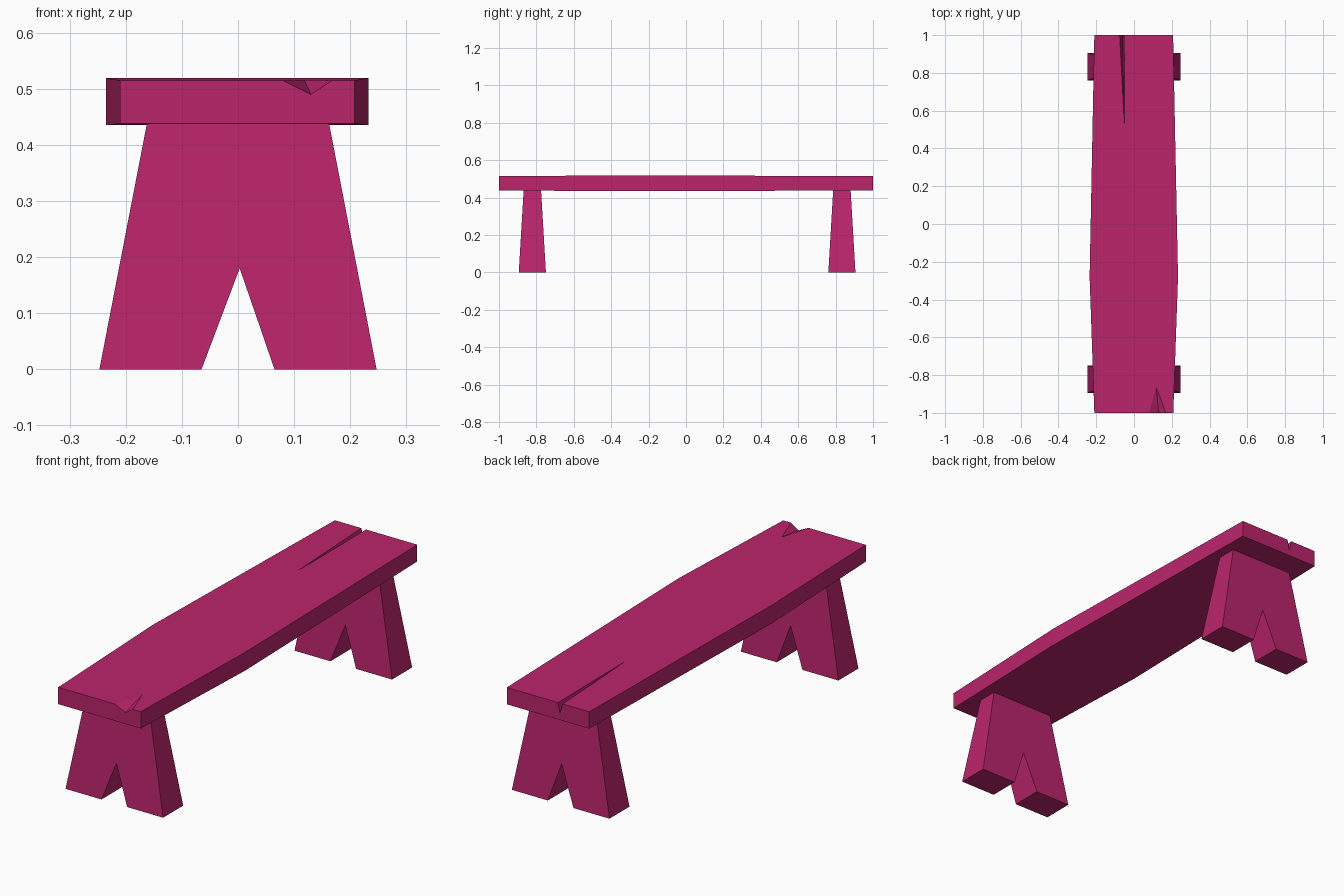
import bpy
from mathutils import Vector

if "Cube" in bpy.data.objects:
    bpy.data.objects.remove(bpy.data.objects["Cube"], do_unlink=True)

# One painted-wood colour
paint = bpy.data.materials.new("raspberry_paint")
paint.use_nodes = True
colour = (0.50, 0.018, 0.148, 1)
paint.diffuse_color = colour
paint.node_tree.nodes["Principled BSDF"].inputs["Base Color"].default_value = colour


def make_object(name, verts, faces):
    mesh = bpy.data.meshes.new(name)
    mesh.from_pydata(verts, [], faces)
    mesh.materials.append(paint)
    obj = bpy.data.objects.new(name, mesh)
    bpy.context.collection.objects.link(obj)
    return obj


def loft(name, rings):
    """Join equal closed rings, capping both ends."""
    n, last = len(rings[0]), len(rings) - 1
    verts = [v for ring in rings for v in ring]
    faces = [list(range(n))[::-1], [last * n + i for i in range(n)]]
    for r in range(last):
        for i in range(n):
            j = (i + 1) % n
            faces.append([r * n + i, r * n + j, (r + 1) * n + j, (r + 1) * n + i])
    obj = make_object(name, verts, faces)
    import_normals(obj.data)
    return obj


def import_normals(mesh):
    bm = bmesh.new()
    bm.from_mesh(mesh)
    bmesh.ops.recalc_face_normals(bm, faces=bm.faces)
    bm.to_mesh(mesh)
    bm.free()


import bmesh


def cut_crack(board, left, right, bottom, tip):
    """Cut a V-shaped split that tapers from the board's end to a tip."""
    left, right, bottom, tip = map(Vector, (left, right, bottom, tip))
    # Grow the wedge past the board while keeping its side planes
    left, right, tip = (bottom + (p - bottom) * 1.4 for p in (left, right, tip))
    left, right, bottom = (tip + (p - tip) * 1.2 for p in (left, right, bottom))
    cutter = make_object("crack_cutter", [left, right, bottom, tip],
                         [(0, 1, 2), (0, 3, 1), (1, 3, 2), (2, 3, 0)])
    import_normals(cutter.data)
    cutter.hide_render = True
    mod = board.modifiers.new("crack", "BOOLEAN")
    mod.operation, mod.solver, mod.object = "DIFFERENCE", "EXACT", cutter
    bpy.context.view_layer.objects.active = board
    bpy.ops.object.modifier_apply(modifier=mod.name)
    bpy.data.objects.remove(cutter, do_unlink=True)


# Seat board, slightly swollen forward of the middle
def section(y, x0, x1, z0, z1):
    return [(x0, y, z0), (x1, y, z0), (x1, y, z1), (x0, y, z1)]


seat = loft("seat", [section(-1, -0.21, 0.208, 0.438, 0.515),
                     section(-0.28, -0.235, 0.233, 0.435, 0.519),
                     section(1, -0.21, 0.207, 0.438, 0.515)])

# Chipped front end and long split at the back end
cut_crack(seat, (0.08, -1, 0.515), (0.168, -1, 0.515), (0.13, -1, 0.49), (0.118, -0.86, 0.516))
cut_crack(seat, (-0.076, 1, 0.515), (-0.052, 1, 0.515), (-0.062, 1, 0.468), (-0.05, 0.5, 0.517))

# Splayed legs with a V notch, thinner toward the top
outline = [(-0.247, 0), (-0.065, 0), (0.003, 0.18), (0.065, 0),
           (0.247, 0), (0.162, 0.44), (-0.162, 0.44)]


def leg(name, y):
    loft(name, [[(x, y + side * (0.0725 - 0.059 * z), z) for x, z in outline]
                for side in (-1, 1)])


leg("front_leg", -0.8215)
leg("back_leg", 0.8335)
